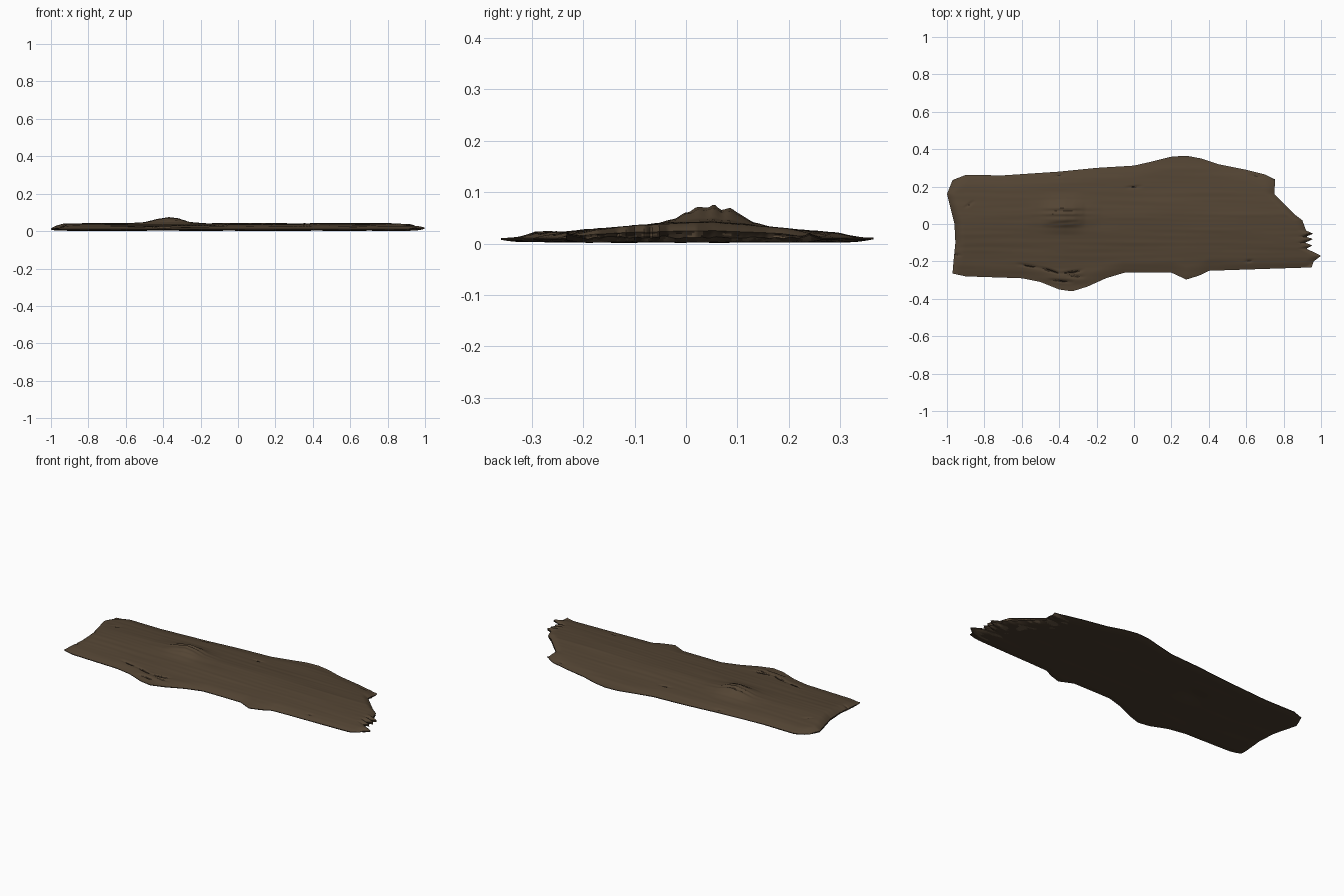
import bpy, bmesh, math
from mathutils import Vector, noise

if "Cube" in bpy.data.objects:
    bpy.data.objects.remove(bpy.data.objects["Cube"])


def interp(pts, t):
    """Piecewise linear lookup."""
    if t <= pts[0][0]:
        return pts[0][1]
    for (a, p), (b, q) in zip(pts, pts[1:]):
        if t <= b:
            return p + (q - p) * (t - a) / (b - a)
    return pts[-1][1]


def clamp(t):
    return max(0.0, min(1.0, t))


def n(x, y, s=0.0):
    return noise.noise(Vector((x, y, s)))


# Outline of the slab: two long edges y(x), two broken ends x(y)
BACK = [(-1, .22), (-.97, .235), (-.9, .262), (-.7, .26), (-.4, .28), (-.2, .30), (0, .312), (.1, .335),
        (.2, .36), (.28, .365), (.36, .35), (.45, .32), (.6, .29), (.7, .265), (.75, .24)]
FRONT = [(-.97, -.265), (-.9, -.28), (-.6, -.29), (-.5, -.31), (-.4, -.35), (-.33, -.36), (-.25, -.335),
         (-.15, -.29), (-.05, -.26), (.2, -.26), (.28, -.297), (.35, -.275), (.4, -.25), (.95, -.232)]
LEFT = [(-.26, -.97), (-.2, -.965), (-.1, -.955), (0, -.96), (.1, -.985), (.16, -1), (.235, -.97)]
RIGHT = [(-.23, .95), (-.2, .96), (-.17, 1), (-.15, .96), (-.132, .92), (-.115, .955), (-.1, .915),
         (-.08, .958), (-.068, .918), (-.052, .958), (-.035, .92), (.02, .90), (.05, .86), (.1, .81),
         (.14, .77), (.16, .75), (.24, .755)]
# Crown across the slab, and the ragged ridge of the knot
CROWN = [(-.36, .009), (-.3, .017), (-.2, .025), (-.1, .034), (-.03, .039), (.05, .041), (.1, .037),
         (.2, .028), (.3, .019), (.36, .009)]
KNOT_Y = [(-.06, 0), (-.02, .008), (0, .022), (.025, .031), (.042, .028), (.055, .035), (.07, .024),
          (.085, .031), (.105, .02), (.13, .007), (.17, 0)]
KNOT_X = [(-.6, 0), (-.5, .18), (-.43, .7), (-.37, 1), (-.32, .8), (-.26, .22), (-.17, 0)]
# Cracks: x0, y0, x1, y1, depth
CRACKS = [(-.62, -.215, -.5, -.235, .006), (-.5, -.235, -.39, -.265, .009), (-.39, -.265, -.28, -.25, .009),
          (-.45, -.3, -.33, -.31, .007), (-.36, -.275, -.27, -.285, .006), (-.9, .09, -.86, .12, .006),
          (-.04, .195, .04, .2, .005), (-.43, .255, -.37, .265, .005), (.6, -.2, .63, -.197, .006),
          (-.97, -.16, -.93, -.168, .006), (.62, .262, .68, .25, .005), (-.45, .0, -.3, .012, .004)]
NU, NV = 200, 110


def crack_depth(x, y):
    best = 0.0
    for x0, y0, x1, y1, d in CRACKS:
        if not (x0 - .03 < x < x1 + .03):
            continue
        t = clamp((x - x0) / (x1 - x0))
        ends = math.sin(math.pi * (.1 + .8 * t))
        dist = math.hypot(x - (x0 + (x1 - x0) * t), y - (y0 + (y1 - y0) * t))
        best = max(best, d * ends * clamp(1 - dist / .011))
    return best


def plan_point(u, v):
    x, y = -1 + 2 * u, 0.0
    for _ in range(7):
        lo, hi = interp(FRONT, x), interp(BACK, x)
        y = lo + (hi - lo) * v
        x0, x1 = interp(LEFT, y), interp(RIGHT, y)
        x = x0 + (x1 - x0) * u
    side = min(v, 1 - v) * (hi - lo)
    return x, y, side, x - x0, x1 - x


def rise(d, w):
    return 1 - (1 - clamp(d / w)) ** 2


def heights(x, y, side, dl, dr):
    edge = rise(side, .07) * (.15 + .85 * rise(dl, .05)) * (.45 + .55 * rise(dr, .05))
    grain = .0012 * n(x * 2.5, y * 45) + .002 * n(x * 3, y * 10, 4)
    top = .011 + (interp(CROWN, y) - .010 + grain) * edge
    top += interp(KNOT_X, x) * interp(KNOT_Y, y)
    # low swelling behind the curved cracks
    top += .006 * math.exp(-((x + .42) / .12) ** 2 - ((y + .285) / .03) ** 2) * edge
    cut = crack_depth(x, y)
    low = .0025 + .0015 * n(x * 3, y * 12, 9)
    low += .005 * (1 - rise(side, .05)) + .004 * (1 - rise(dl, .05))
    low += (.009 + .005 * n(x * 9, y * 50, 2)) * (1 - rise(dr, .07))
    low += .007 * math.exp(-((x + .37) / .08) ** 2 - ((y - .05) / .05) ** 2)
    low = max(0.0, low)
    return max(top - cut, low + .003), low, cut


def material(name, rgb):
    m = bpy.data.materials.new(name)
    m.diffuse_color = (*rgb, 1)
    m.use_nodes = True
    m.node_tree.nodes["Principled BSDF"].inputs["Base Color"].default_value = m.diffuse_color
    return m


mesh = bpy.data.meshes.new("bark_slab")
slab = bpy.data.objects.new("bark_slab", mesh)
bpy.context.collection.objects.link(slab)
for name, rgb in (("bark brown", (.088, .059, .034)), ("dark crevice", (.03, .02, .012)),
                  ("underside brown", (.066, .044, .026)), ("torn wood", (.13, .09, .055))):
    mesh.materials.append(material(name, rgb))

# Upper and lower skins
bm = bmesh.new()
upper, lower, cuts = {}, {}, {}
for i in range(NU + 1):
    for j in range(NV + 1):
        p = plan_point(i / NU, j / NV)
        t, b, cuts[i, j] = heights(*p)
        upper[i, j] = bm.verts.new((p[0], p[1], t))
        lower[i, j] = bm.verts.new((p[0], p[1], b))
for i in range(NU):
    for j in range(NV):
        k = [(i, j), (i + 1, j), (i + 1, j + 1), (i, j + 1)]
        f = bm.faces.new([upper[c] for c in k])
        f.material_index = 1 if sum(cuts[c] for c in k) / 4 > .0035 else 0
        g = bm.faces.new([lower[c] for c in reversed(k)])
        x, y, _ = g.calc_center_median()
        torn = i > NU * .93 and n(x * 12, y * 45, 7) > .2
        g.material_index = 3 if torn else 2

# Ragged rim joining both skins
loop = [(i, 0) for i in range(NU)] + [(NU, j) for j in range(NV)]
loop += [(i, NV) for i in range(NU, 0, -1)] + [(0, j) for j in range(NV, 0, -1)]
rings = [[lower[c] for c in loop]]
for t in (1 / 3, 2 / 3):
    ring = []
    for c in loop:
        p = lower[c].co.lerp(upper[c].co, t)
        inset = .006 * abs(n(p.x * 15, p.y * 50, t * 20))
        p.x -= inset * (1 if c[0] == NU else -1 if c[0] == 0 else 0)
        ring.append(bm.verts.new(p))
    rings.append(ring)
rings.append([upper[c] for c in loop])
for r, (a, b) in enumerate(zip(rings, rings[1:])):
    for k in range(len(loop)):
        m = (k + 1) % len(loop)
        f = bm.faces.new((a[k], a[m], b[m], b[k]))
        c = f.calc_center_median()
        f.material_index = 0 if n(c.x * 8, c.y * 25, r * 3) > .25 else 1

bmesh.ops.recalc_face_normals(bm, faces=bm.faces)
bm.to_mesh(mesh)
bm.free()

bpy.context.view_layer.objects.active = slab
slab.select_set(True)
bpy.ops.object.shade_smooth_by_angle(angle=math.radians(40))
